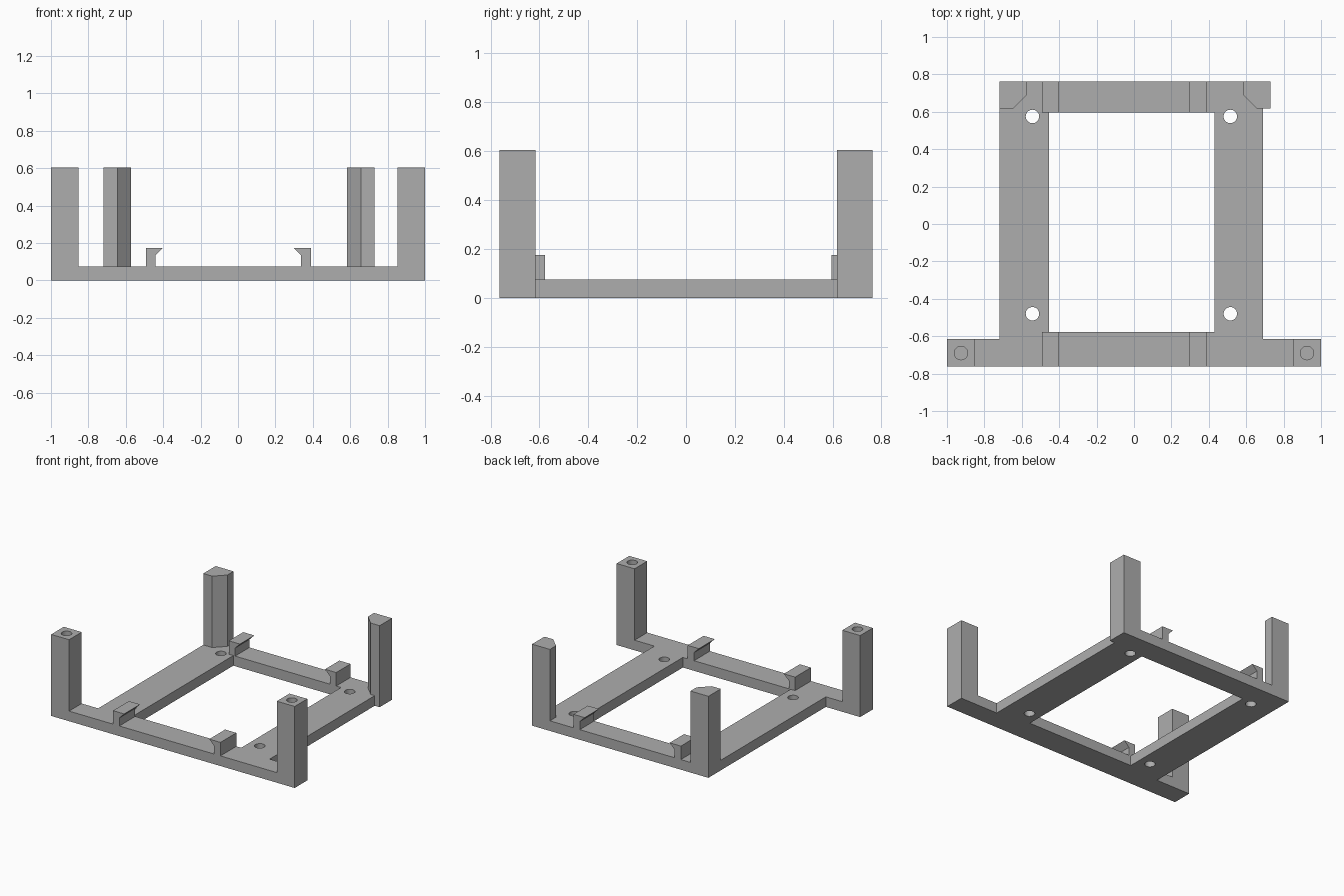
import bpy
import bmesh
from mathutils import Matrix

old = bpy.data.objects.get("Cube")
if old:
    bpy.data.objects.remove(old, do_unlink=True)

GREY = (0.42, 0.42, 0.42, 1)
mat = bpy.data.materials.new("matte grey")
mat.use_nodes = True
mat.diffuse_color = GREY
mat.node_tree.nodes["Principled BSDF"].inputs["Base Color"].default_value = GREY

PLATE = 0.075           # plate thickness
TOP = 0.605             # post height
FRONT, BACK = -0.763, 0.763
IN_FRONT, IN_BACK = -0.577, 0.595
HOLE = 0.036


def finish(name, bm):
    bmesh.ops.recalc_face_normals(bm, faces=bm.faces)
    mesh = bpy.data.meshes.new(name)
    bm.to_mesh(mesh)
    bm.free()
    mesh.materials.append(mat)
    obj = bpy.data.objects.new(name, mesh)
    bpy.context.collection.objects.link(obj)
    return obj


def prism(name, outline, start, end, axis="z"):
    """Extrude an outline along z (points are x, y) or y (points are x, z)."""
    bm = bmesh.new()
    place = (lambda a, b: (a, b, start)) if axis == "z" else (lambda a, b: (a, start, b))
    face = bm.faces.new([bm.verts.new(place(a, b)) for a, b in outline])
    grown = bmesh.ops.extrude_face_region(bm, geom=[face])["geom"]
    shift = (0, 0, end - start) if axis == "z" else (0, end - start, 0)
    bmesh.ops.translate(bm, vec=shift, verts=[v for v in grown if isinstance(v, bmesh.types.BMVert)])
    return finish(name, bm)


def rect(x0, x1, y0, y1):
    return [(x0, y0), (x1, y0), (x1, y1), (x0, y1)]


def peg(x, y, z0, z1):
    bm = bmesh.new()
    bmesh.ops.create_cone(bm, cap_ends=True, segments=32, radius1=HOLE, radius2=HOLE,
                          depth=z1 - z0, matrix=Matrix.Translation((x, y, (z0 + z1) / 2)))
    return finish("cutter", bm)


def cut(obj, cutter):
    """Subtract the cutter for good, then discard it."""
    cutter.hide_render = True
    mod = obj.modifiers.new("cut", "BOOLEAN")
    mod.operation, mod.solver, mod.object = "DIFFERENCE", "EXACT", cutter
    bpy.context.view_layer.objects.active = obj
    bpy.ops.object.modifier_apply(modifier=mod.name)
    bpy.data.objects.remove(cutter, do_unlink=True)


# Base plate: two rails, a wide front bar and a back bar around an opening
plate = prism("base_plate", [
    (-1, FRONT), (1, FRONT), (1, -0.615), (0.69, -0.615), (0.69, 0.618), (0.73, 0.618),
    (0.73, BACK), (-0.718, BACK), (-0.718, -0.615), (-1, -0.615)], 0, PLATE)
cut(plate, prism("cutter", rect(-0.455, 0.43, IN_FRONT, IN_BACK), -0.1, 0.2))
for x in (-0.543, 0.515):
    for y in (-0.48, 0.575):
        cut(plate, peg(x, y, -0.1, 0.2))

for side, s in (("left", 1), ("right", -1)):
    # Square front posts with a blind screw hole
    post = prism("front_post_" + side, rect(0.853 * s, s, FRONT, -0.615), PLATE, TOP)
    cut(post, peg(0.925 * s, -0.69, 0.3, TOP + 0.1))

    # Back posts with the inner front corner cut off
    edge = 0.73 if s > 0 else -0.718
    near, mid = edge - 0.147 * s, edge - 0.073 * s
    prism("back_post_" + side, [(edge, BACK), (near, BACK), (near, 0.692),
                                (mid, 0.618), (edge, 0.618)], PLATE, TOP)

    # Hooked clips across the front and back bars, hooks facing inward
    outer = 0.39 if s > 0 else -0.492
    stem, tip = outer - 0.052 * s, outer - 0.092 * s
    hook = [(outer, PLATE), (outer, 0.175), (tip, 0.175), (stem, 0.135), (stem, PLATE)]
    prism("front_clip_" + side, hook, FRONT, IN_FRONT, "y")
    prism("back_clip_" + side, hook, IN_BACK, BACK, "y")
